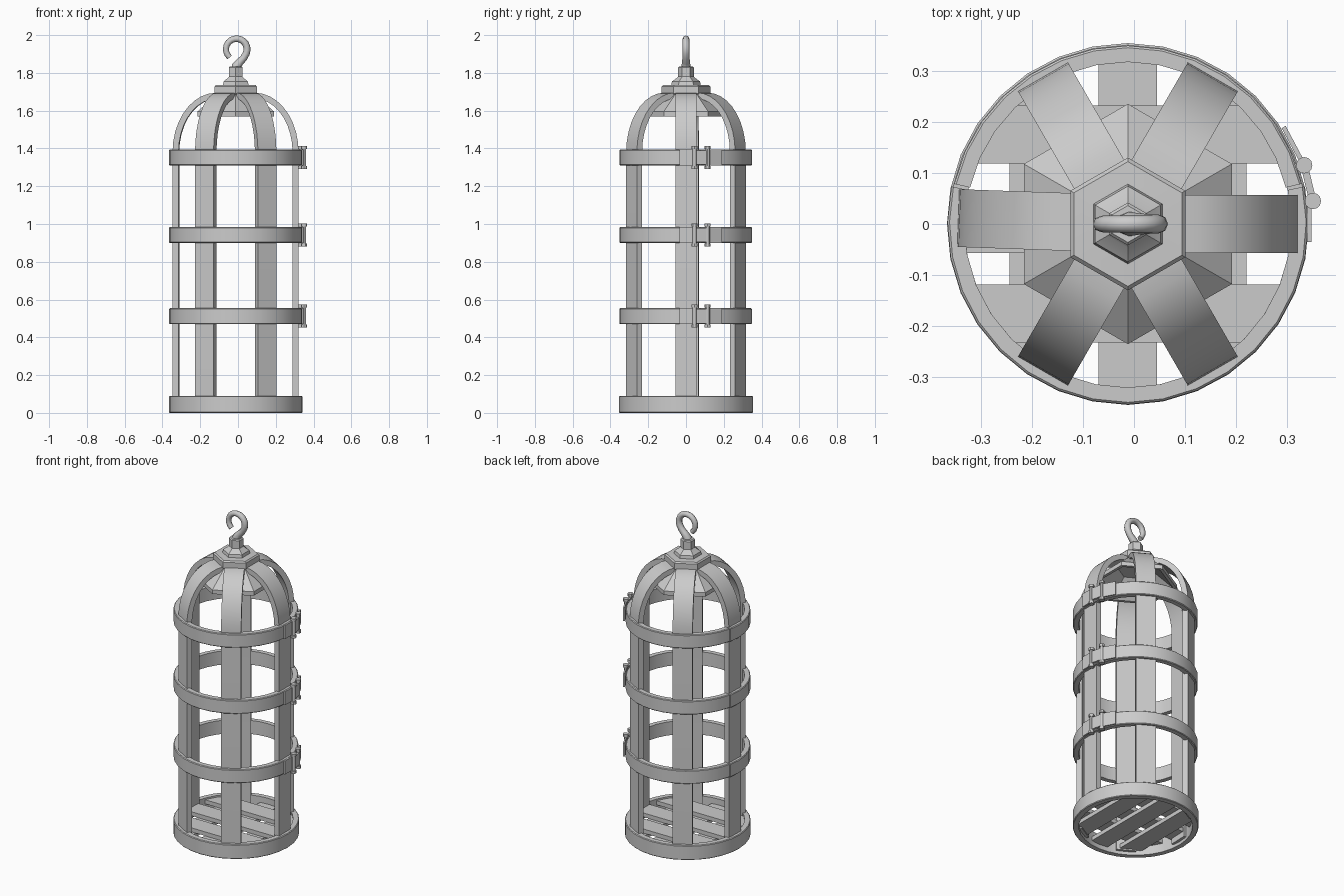
import bpy, bmesh, math
from mathutils import Vector, Matrix

if "Cube" in bpy.data.objects:
    bpy.data.objects.remove(bpy.data.objects["Cube"])

CX = -0.012            # cage axis
RING_Z = (0.512, 0.942, 1.352)
iron = bpy.data.materials.new("grey iron")
iron.use_nodes = True
grey = (0.6, 0.6, 0.6, 1)
iron.diffuse_color = grey
iron.node_tree.nodes["Principled BSDF"].inputs["Base Color"].default_value = grey


def finish(name, bm, smooth=30):
    bmesh.ops.recalc_face_normals(bm, faces=bm.faces)
    mesh = bpy.data.meshes.new(name)
    bm.to_mesh(mesh)
    bm.free()
    mesh.materials.append(iron)
    obj = bpy.data.objects.new(name, mesh)
    bpy.context.collection.objects.link(obj)
    bpy.ops.object.select_all(action='DESELECT')
    obj.select_set(True)
    bpy.context.view_layer.objects.active = obj
    bpy.ops.object.shade_smooth_by_angle(angle=math.radians(smooth))
    return obj


def prism(bm, outline, offset):
    """Extrude a closed outline by an offset vector."""
    face = bm.faces.new([bm.verts.new(p) for p in outline])
    out = bmesh.ops.extrude_face_region(bm, geom=[face], use_keep_orig=True)
    moved = [g for g in out["geom"] if isinstance(g, bmesh.types.BMVert)]
    bmesh.ops.translate(bm, verts=moved, vec=offset)


def revolve(bm, profile, sides, start=0, end=360, closed=True):
    """Sweep an (r, z) profile round the cage axis, capping partial sweeps."""
    full = end - start >= 360
    rows = []
    for i in range(sides if full else sides + 1):
        a = math.radians(start + (end - start) * i / sides)
        rows.append([bm.verts.new((CX + r * math.cos(a), r * math.sin(a), z)) for r, z in profile])
    n = len(profile)
    for i in range(sides):
        p, q = rows[i], rows[(i + 1) % len(rows)]
        for j in range(n if closed else n - 1):
            k = (j + 1) % n
            bm.faces.new((p[j], q[j], q[k], p[k]))
    if not full:
        bm.faces.new(rows[0])
        bm.faces.new(rows[-1])
    if not closed:
        bm.faces.new([row[0] for row in rows])
        bm.faces.new([row[-1] for row in rows])


def band(name, inner, outer, low, high, sides, start=0, end=360):
    bm = bmesh.new()
    b = 0.004
    revolve(bm, [(inner, low), (outer - b, low), (outer, low + b),
                 (outer, high - b), (outer - b, high), (inner, high)], sides, start, end)
    finish(name, bm)


def box(bm, center, size, angle=0):
    m = Matrix.Translation(center) @ Matrix.Rotation(angle, 4, 'Z') @ Matrix.Diagonal((*size, 1))
    bmesh.ops.create_cube(bm, size=1, matrix=m)


# Base ring and split hoops
band("base_ring", 0.32, 0.354, 0, 0.09, 32)
for i, z in enumerate(RING_Z):
    band(f"door_hoop_{i}", 0.32, 0.353, z - 0.042, z + 0.042, 18, 168, 372)
    band(f"back_hoop_{i}", 0.317, 0.349, z - 0.042, z + 0.042, 14, 13, 167)

# Six upright bars bending into the dome
THICK, WIDTH, ARC = 0.032, 0.113, 9
outer, inner = [(0.333, 0.02)], [(0.333 - THICK, 0.02)]
for i in range(ARC + 1):
    a = math.pi / 2 * i / ARC
    outer.append((0.10 + 0.233 * math.cos(a), 1.38 + 0.315 * math.sin(a)))
    inner.append((0.10 + (0.233 - THICK) * math.cos(a), 1.38 + (0.315 - THICK) * math.sin(a)))
for i in range(6):
    bm = bmesh.new()
    prism(bm, [(r, -WIDTH / 2, z) for r, z in outer + inner[::-1]], Vector((0, WIDTH, 0)))
    turn = 178 if i == 3 else 60 * i
    bm.transform(Matrix.Translation((CX, 0, 0)) @ Matrix.Rotation(math.radians(turn), 4, 'Z'))
    finish(f"bar_{i}", bm)

# Hollow six-sided hood under the bars
bm = bmesh.new()
revolve(bm, [(0.215, 1.57), (0.235, 1.57), (0.235, 1.595), (0.11, 1.69),
             (0.0, 1.69), (0.0, 1.665), (0.10, 1.665)], 6, 30, 390)
bmesh.ops.remove_doubles(bm, verts=bm.verts, dist=0.0005)
finish("hood", bm, 20)

# Stepped six-sided cap and hook socket
bm = bmesh.new()
revolve(bm, [(0.125, 1.685), (0.13, 1.69), (0.13, 1.727), (0.122, 1.735), (0.078, 1.737),
             (0.074, 1.755), (0.046, 1.775), (0.042, 1.78), (0.042, 1.828), (0.036, 1.834)],
        6, 30, 390, closed=False)
finish("cap", bm, 20)

# Hanging hook
HX, HZ, HR = -0.008, 1.925, 0.056
path = [(CX, 1.815, 1.3), (CX + 0.003, 1.838, 1.25), (0.01, 1.858, 1.1), (0.031, 1.88, 1.0)]
for i in range(15):
    t = i / 14
    a = math.radians(-22 + 252 * t)
    path.append((HX + HR * math.cos(a), HZ + HR * math.sin(a), 1.0 - 0.2 * t))
curve = bpy.data.curves.new("hook", 'CURVE')
curve.dimensions = '3D'
curve.bevel_depth = 0.019
curve.bevel_resolution = 2
curve.use_fill_caps = True
spline = curve.splines.new('POLY')
spline.points.add(len(path) - 1)
for point, (x, z, r) in zip(spline.points, path):
    point.co = (x, 0, z, 1)
    point.radius = r
spline.use_smooth = True
curve.materials.append(iron)
bpy.context.collection.objects.link(bpy.data.objects.new("hook", curve))

# Crossed floor slats: lower layer along y, upper layer along x
for layer, z in (("lower", 0.028), ("upper", 0.055)):
    for i, mid in enumerate((-0.175, 0, 0.175)):
        bm = bmesh.new()
        lo, hi = mid - 0.057, mid + 0.057
        reach = lambda v: math.sqrt(0.335 ** 2 - v * v)
        quad = [(lo, -reach(lo)), (hi, -reach(hi)), (hi, reach(hi)), (lo, reach(lo))]
        if layer == "upper":
            quad = [(b, a) for a, b in quad]
        prism(bm, [(CX + a, b, z) for a, b in quad], Vector((0, 0, 0.025)))
        finish(f"{layer}_slat_{i}", bm)

# Hinge on each hoop: two pins, a link and two leaves
PINS = (Vector((0.333, 0.115, 0)), Vector((0.350, 0.045, 0)))
link = PINS[1] - PINS[0]
angle = math.atan2(link.y, link.x)
for i, z in enumerate(RING_Z):
    up = Vector((0, 0, z))
    bm = bmesh.new()
    for pin in PINS:
        for radius, depth, dz in ((0.011, 0.12, 0), (0.016, 0.016, 0.053), (0.016, 0.016, -0.053)):
            bmesh.ops.create_cone(bm, cap_ends=True, segments=12, radius1=radius, radius2=radius,
                                  depth=depth, matrix=Matrix.Translation(pin + up + Vector((0, 0, dz))))
    box(bm, (PINS[0] + PINS[1]) / 2 + up, (link.length, 0.014, 0.075), angle)
    box(bm, Vector((0.314, 0.15, z)), (0.09, 0.009, 0.084), math.radians(118))
    box(bm, Vector((0.343, 0.01, z)), (0.09, 0.009, 0.084), math.radians(90))
    finish(f"hinge_{i}", bm)
